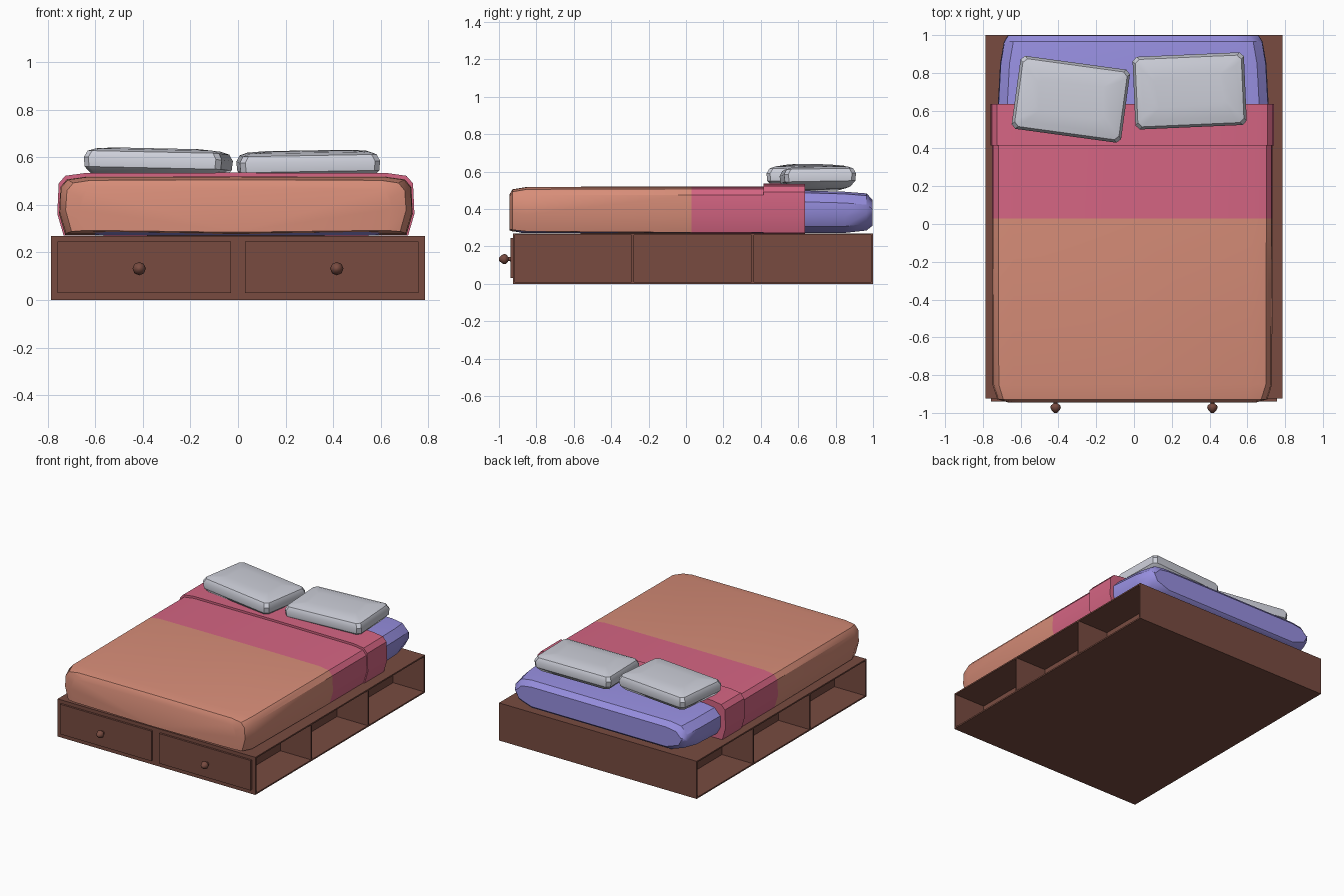
import bpy, bmesh, math
from mathutils import Matrix, Vector

if "Cube" in bpy.data.objects:
    bpy.data.objects.remove(bpy.data.objects["Cube"])


def material(name, rgb):
    m = bpy.data.materials.new(name)
    lin = [((c / 255 + 0.055) / 1.055) ** 2.4 for c in rgb]
    m.diffuse_color = (*lin, 1)
    m.use_nodes = True
    m.node_tree.nodes["Principled BSDF"].inputs["Base Color"].default_value = m.diffuse_color
    return m


WOOD = material("brown_wood", (120, 75, 64))
ORANGE = material("orange_blanket", (215, 141, 120))
PINK = material("pink_blanket", (213, 101, 131))
PURPLE = material("purple_mattress", (151, 143, 224))
GREY = material("pale_grey_pillow", (205, 207, 217))


def finish(bm, name, mats, smooth=None):
    bmesh.ops.recalc_face_normals(bm, faces=bm.faces)
    me = bpy.data.meshes.new(name)
    bm.to_mesh(me)
    bm.free()
    for m in mats:
        me.materials.append(m)
    if smooth:
        me.shade_smooth()
        me.set_sharp_from_angle(angle=math.radians(smooth))
    ob = bpy.data.objects.new(name, me)
    bpy.context.collection.objects.link(ob)
    return ob


def box(name, x0, x1, y0, y1, z0, z1, mat=WOOD):
    bm = bmesh.new()
    bmesh.ops.create_cube(bm, size=1)
    size = Matrix.Diagonal((x1 - x0, y1 - y0, z1 - z0, 1))
    centre = Matrix.Translation(((x0 + x1) / 2, (y0 + y1) / 2, (z0 + z1) / 2))
    bm.transform(centre @ size)
    return finish(bm, name, [mat])


def loft(rings):
    """Bridge closed rings of points and cap both ends."""
    bm = bmesh.new()
    rows = [[bm.verts.new(p) for p in r] for r in rings]
    n = len(rows[0])
    for a, b in zip(rows, rows[1:]):
        for i in range(n):
            j = (i + 1) % n
            bm.faces.new((a[i], a[j], b[j], b[i]))
    bm.faces.new(rows[0])
    bm.faces.new(rows[-1])
    return bm


# Bed base: shelves, end panels, inner walls and dividers
W = 0.785
box("base_bottom", -W, W, -0.925, 1, 0, 0.01)
box("base_top", -W, W, -0.925, 1, 0.26, 0.27)
box("base_front_panel", -W, W, -0.925, -0.913, 0.01, 0.26)
box("base_back_panel", -W, W, 0.988, 1, 0.01, 0.26)
for s, side in ((-1, "left"), (1, "right")):
    a, b = sorted((s * 0.53, s * 0.54))
    box(side + "_cubby_wall", a, b, -0.913, 0.988, 0.01, 0.26)
    for k, y in enumerate((-0.285, 0.357)):
        a, b = sorted((s * 0.54, s * W))
        box(f"{side}_divider_{k + 1}", a, b, y - 0.006, y + 0.006, 0.01, 0.26)

    # Drawer front and turned knob
    a, b = sorted((s * 0.03, s * 0.757))
    box(side + "_drawer_front", a, b, -0.939, -0.925, 0.03, 0.245)
    profile = [(-0.938, 0.012), (-0.95, 0.011), (-0.96, 0.024), (-0.97, 0.028),
               (-0.985, 0.022), (-1.0, 0.008)]
    rings = [[(s * 0.415 + r * math.cos(i * math.pi / 4), y,
               0.132 + r * math.sin(i * math.pi / 4)) for i in range(8)]
             for y, r in profile]
    finish(loft(rings), side + "_drawer_knob", [WOOD], 50)


# Mattress: chamfered section swept from foot to head
def mattress_ring(y, w, top, bot):
    half = [(w - 0.13, bot), (w - 0.03, bot + 0.035), (w, bot + 0.09),
            (w - 0.004, top - 0.06), (w - 0.05, top - 0.012), (w - 0.13, top)]
    pts = half + [(-x, z) for x, z in reversed(half)]
    return [(x - 0.004, y, z) for x, z in pts]


rows = [(-0.925, 0.67, 0.46, 0.285), (-0.88, 0.71, 0.49, 0.272), (0.5, 0.724, 0.502, 0.271),
        (0.85, 0.705, 0.492, 0.272), (0.965, 0.685, 0.483, 0.285), (0.997, 0.665, 0.45, 0.31)]
finish(loft([mattress_ring(*r) for r in rows]), "mattress", [PURPLE], 35)


# Blanket: draped section with softly bulging sides
def drape_ring(y, w, top, bot):
    half = [(0.965 * w, bot), (w, bot + 0.09), (0.992 * w, top - 0.045),
            (0.955 * w, top - 0.013), (0.85 * w, top - 0.002)]
    pts = half + [(0, top)] + [(-x, z) for x, z in reversed(half)]
    return [(x - 0.009, y, z) for x, z in pts + [(0, bot - 0.008)]]


rows = [(-0.945, 0.655, 0.475, 0.293), (-0.928, 0.715, 0.505, 0.288),
        (-0.85, 0.74, 0.518, 0.28), (0.03, 0.743, 0.52, 0.274), (0.62, 0.743, 0.52, 0.274)]
bm = loft([drape_ring(*r) for r in rows])
for f in bm.faces:
    f.material_index = int(f.calc_center_median().y > 0.03)
finish(bm, "blanket", [ORANGE, PINK], 35)

# Folded-back end of the blanket
finish(loft([drape_ring(0.415, 0.75, 0.535, 0.272), drape_ring(0.635, 0.75, 0.535, 0.272)]),
       "blanket_fold", [PINK], 35)


# Pillows: stacked clipped rectangles
def pillow(name, centre, w, d, angles):
    levels = [(-0.062, 0.075), (-0.05, 0.03), (-0.02, 0.004), (0.02, 0),
              (0.047, 0.014), (0.058, 0.045), (0.064, 0.11)]
    rings = []
    for z, inset in levels:
        x, y, c = w / 2 - inset, d / 2 - inset, 0.022
        rings.append([(x, y - c, z), (x - c, y, z), (c - x, y, z), (-x, y - c, z),
                      (-x, c - y, z), (c - x, -y, z), (x - c, -y, z), (x, c - y, z)])
    bm = loft(rings)
    rx, ry, rz = (math.radians(a) for a in angles)
    turn = Matrix.Rotation(rz, 4, 'Z') @ Matrix.Rotation(ry, 4, 'Y') @ Matrix.Rotation(rx, 4, 'X')
    bm.transform(Matrix.Translation(Vector(centre)) @ turn)
    finish(bm, name, [GREY], 35)


pillow("left_pillow", (-0.335, 0.66, 0.572), 0.585, 0.39, (-1, 1.2, -7.8))
pillow("right_pillow", (0.295, 0.705, 0.563), 0.59, 0.385, (1, -1, 2.5))
